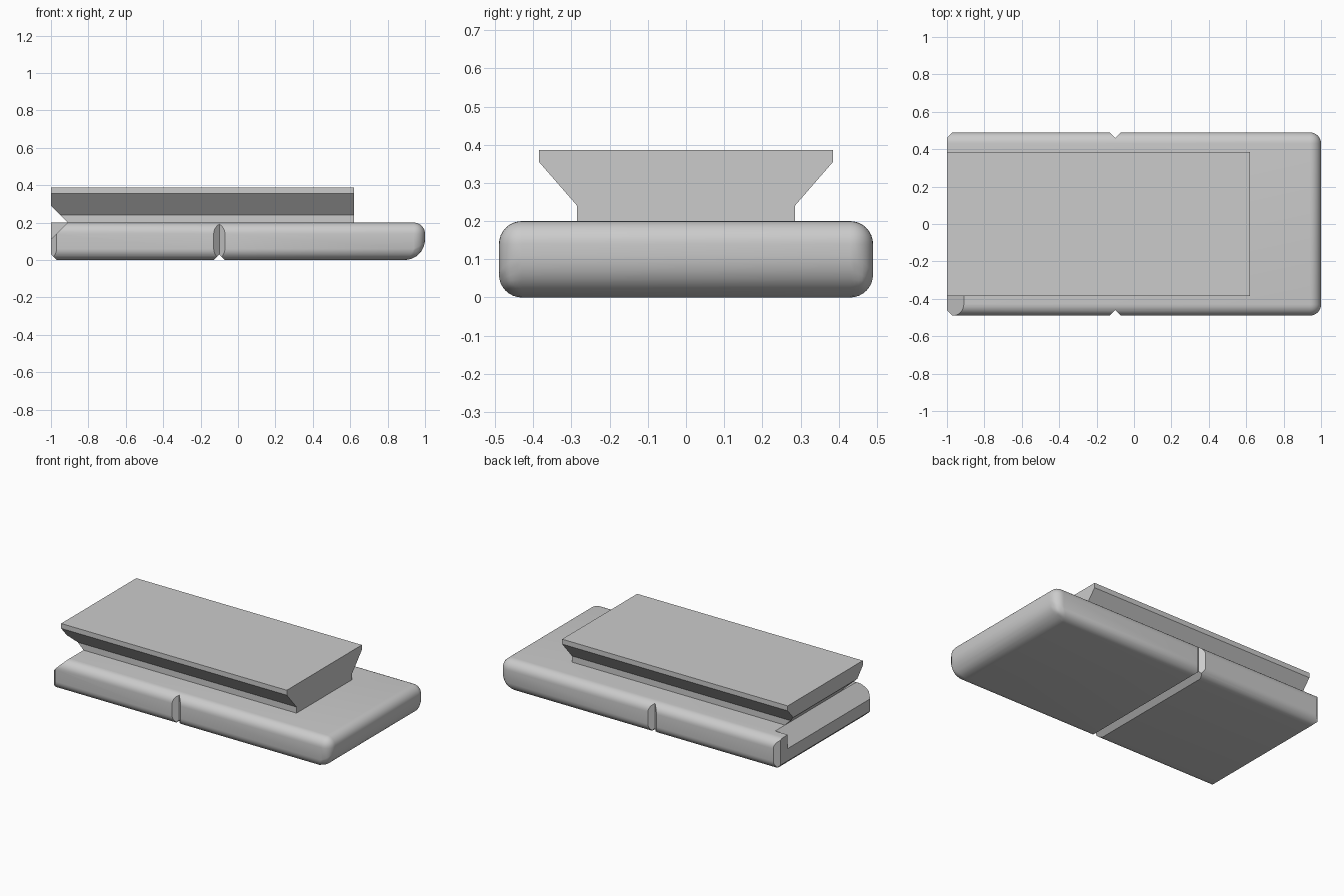
import bpy, bmesh
from math import radians
from mathutils import Matrix

default = bpy.data.objects.get("Cube")
if default:
    bpy.data.objects.remove(default, do_unlink=True)

grey = bpy.data.materials.new("plain grey")
grey.use_nodes = True
colour = (0.6, 0.6, 0.6, 1)
grey.diffuse_color = colour
grey.node_tree.nodes["Principled BSDF"].inputs["Base Color"].default_value = colour


def make_object(name, bm):
    bmesh.ops.recalc_face_normals(bm, faces=bm.faces)
    mesh = bpy.data.meshes.new(name)
    bm.to_mesh(mesh)
    bm.free()
    mesh.materials.append(grey)
    obj = bpy.data.objects.new(name, mesh)
    bpy.context.collection.objects.link(obj)
    return obj


def box(name, centre, size, turn=None):
    bm = bmesh.new()
    matrix = Matrix.Translation(centre)
    if turn:
        matrix = matrix @ Matrix.Rotation(radians(45), 4, turn)
    bmesh.ops.create_cube(bm, size=1, matrix=matrix @ Matrix.Diagonal((*size, 1)))
    return make_object(name, bm)


def select_only(obj):
    bpy.ops.object.select_all(action='DESELECT')
    obj.select_set(True)
    bpy.context.view_layer.objects.active = obj


def cut(obj, cutter):
    select_only(obj)
    mod = obj.modifiers.new("cut", 'BOOLEAN')
    mod.operation = 'DIFFERENCE'
    mod.solver = 'EXACT'
    mod.object = cutter
    bpy.ops.object.modifier_apply(modifier=mod.name)


WIDTH, HEIGHT = 0.49, 0.2
END_ROUND, EDGE_ROUND = 0.11, 0.06

# Base slab: rounded long edges and front end, larger round below the end
base = box("base", (0, 0, HEIGHT / 2), (2, 2 * WIDTH, HEIGHT))
bm = bmesh.new()
bm.from_mesh(base.data)
weight = bm.edges.layers.float.new("bevel_weight_edge")
for edge in bm.edges:
    a, b = (v.co for v in edge.verts)
    mid = (a + b) / 2
    if mid.x < -0.9 or (abs(mid.y) < 0.1 and mid.x < 0.9):
        continue
    low_end = mid.x > 0.9 and mid.z < 0.01
    edge[weight] = 1 if low_end else EDGE_ROUND / END_ROUND
bm.to_mesh(base.data)
bm.free()
select_only(base)
bevel = base.modifiers.new("rounding", 'BEVEL')
bevel.limit_method = 'WEIGHT'
bevel.width = END_ROUND
bevel.segments = 8
bpy.ops.object.modifier_apply(modifier=bevel.name)

# Dovetail rail, extruded along the slab
half = [(0.285, 0.199), (0.285, 0.24), (0.385, 0.355), (0.385, 0.387)]
profile = half + [(-y, z) for y, z in reversed(half)]
bm = bmesh.new()
face = bm.faces.new([bm.verts.new((-1, y, z)) for y, z in profile])
new = bmesh.ops.extrude_face_region(bm, geom=[face])["geom"]
bmesh.ops.translate(bm, vec=(1.62, 0, 0),
                    verts=[v for v in new if isinstance(v, bmesh.types.BMVert)])
rail = make_object("rail", bm)

# V grooves round the sides and bottom, at the middle and the cut end
side = 0.03 * 2 ** 0.5
cutters = []
for x in (-0.1, -1):
    cutters.append(box("groove_cutter", (x, 0, 0), (side, 1.2, side), 'Y'))
    for y in (-WIDTH, WIDTH):
        cutters.append(box("groove_cutter", (x, y, 0.1), (side, side, 0.5), 'Z'))
for cutter in cutters:
    cut(base, cutter)

# V notch where slab and rail meet, open on one side only
notch = box("notch_cutter", (-1, -0.1075, HEIGHT),
            (0.09 * 2 ** 0.5, 0.985, 0.09 * 2 ** 0.5), 'Y')
cut(base, notch)
cut(rail, notch)

for helper in cutters + [notch]:
    bpy.data.objects.remove(helper, do_unlink=True)

for obj in (base, rail):
    select_only(obj)
    bpy.ops.object.shade_smooth_by_angle(angle=radians(30))
